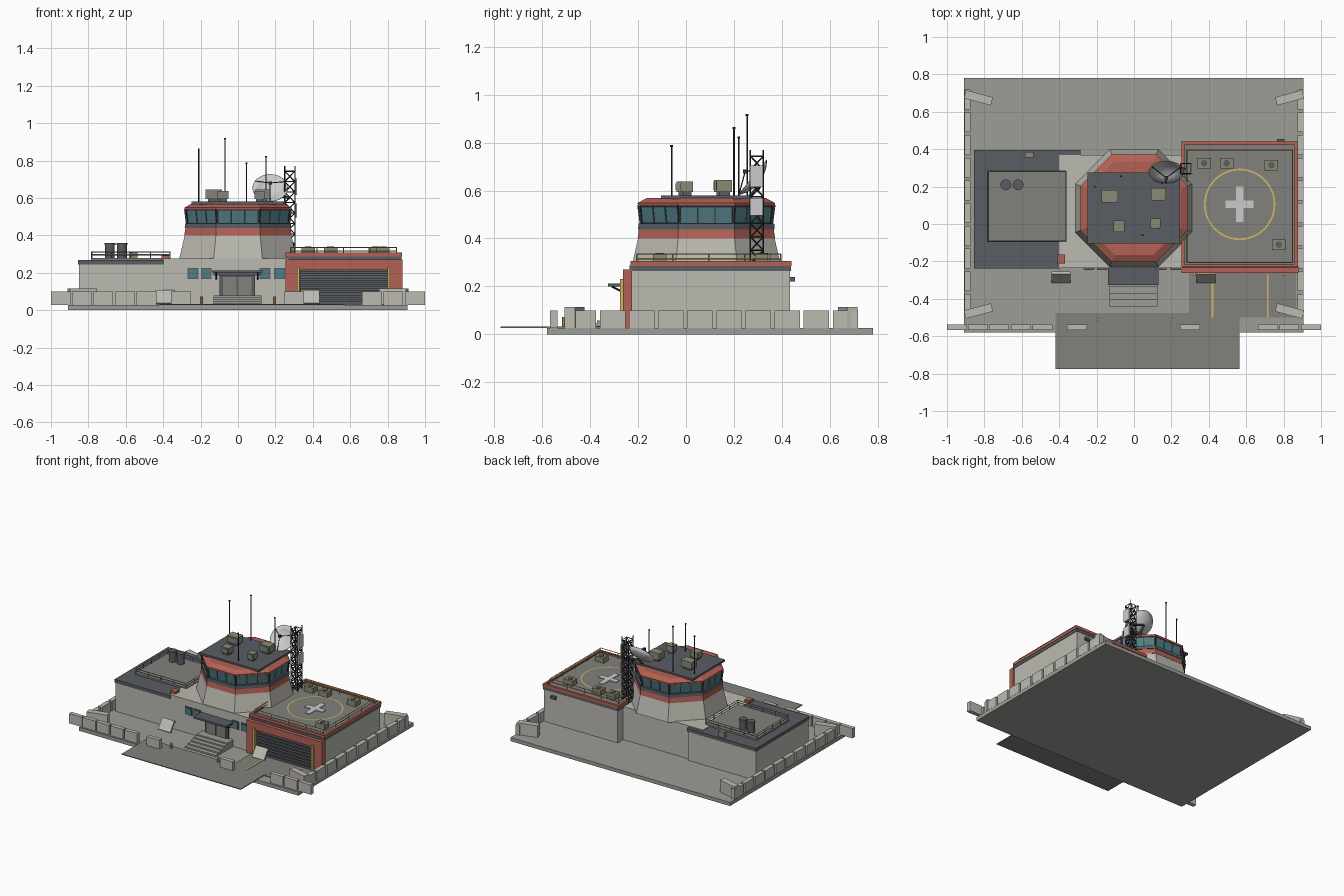
import bpy, bmesh, math
from mathutils import Vector, Matrix

if "Cube" in bpy.data.objects:
    bpy.data.objects.remove(bpy.data.objects["Cube"])

def mat(name, r, g, b):
    m = bpy.data.materials.new(name)
    m.diffuse_color = (r, g, b, 1)
    m.use_nodes = True
    m.node_tree.nodes["Principled BSDF"].inputs["Base Color"].default_value = m.diffuse_color
    return m

WALL = mat("pale_concrete", .50, .49, .44)
BASE = mat("slab_grey", .34, .34, .31)
DECK = mat("deck_grey", .22, .22, .20)
DARK = mat("charcoal", .10, .11, .125)
BLACK = mat("black_metal", .03, .035, .04)
RED = mat("faded_red", .45, .12, .09)
OLIVE = mat("olive", .25, .26, .18)
GLASS = mat("teal_glass", .08, .20, .23)
YELLOW = mat("yellow", .65, .48, .12)
WHITE = mat("off_white", .65, .65, .63)

def finish(name, bm, m):
    bmesh.ops.recalc_face_normals(bm, faces=bm.faces)
    me = bpy.data.meshes.new(name)
    bm.to_mesh(me)
    bm.free()
    me.materials.append(m)
    ob = bpy.data.objects.new(name, me)
    bpy.context.collection.objects.link(ob)
    return ob

def cbox(name, c, s, m, rot=Matrix()):
    bm = bmesh.new()
    bmesh.ops.create_cube(bm, size=1, matrix=Matrix.Translation(c) @ rot @ Matrix.Diagonal((*s, 1)))
    return finish(name, bm, m)

def box(name, x, y, z, m):
    return cbox(name, [(a + b) / 2 for a, b in (x, y, z)], [b - a for a, b in (x, y, z)], m)

def cone(name, c, r1, r2, z0, z1, m, n=12, turn=0):
    bm = bmesh.new()
    bmesh.ops.create_cone(bm, cap_ends=True, segments=n, radius1=r1, radius2=r2, depth=z1 - z0,
                          matrix=Matrix.Translation((c[0], c[1], (z0 + z1) / 2)) @ Matrix.Rotation(turn, 4, 'Z'))
    return finish(name, bm, m)

def bars(name, segs, r, m, n=4):
    bm = bmesh.new()
    for a, b in segs:
        a, b = Vector(a), Vector(b)
        d = b - a
        q = d.to_track_quat('Z', 'Y').to_matrix().to_4x4()
        bmesh.ops.create_cone(bm, cap_ends=True, segments=n, radius1=r, radius2=r, depth=d.length,
                              matrix=Matrix.Translation((a + b) / 2) @ q)
    return finish(name, bm, m)

def railing(name, x, y, z0, z1, m):
    p = [(x[0], y[0]), (x[1], y[0]), (x[1], y[1]), (x[0], y[1])]
    segs = []
    for i in range(4):
        a, b = Vector(p[i]), Vector(p[(i + 1) % 4])
        for z in (z1, (z0 + z1) / 2):
            segs.append(((*a, z), (*b, z)))
        for k in range(4):
            q = a.lerp(b, k / 4)
            segs.append(((*q, z0), (*q, z1)))
    bars(name, segs, .0028, m)

# Ground slab, apron and driveway
box("base_slab", (-.91, .905), (-.58, .78), (0, .027), BASE)
box("front_apron", (-.42, .565), (-.775, -.475), (.027, .033), DECK)
box("driveway", (.295, .865), (-.5, -.25), (.027, .032), DECK)
for x in (.42, .715):
    box("driveway_line", (x - .005, x + .005), (-.5, -.27), (.03, .035), YELLOW)

# Perimeter barriers
for s in (-1, 1):
    for i in range(10):
        y = -.428 + i * .1215
        box("side_barrier", (s * .89 - .016, s * .89 + .016), (y - .053, y + .053), (.027, .1), WALL)
    for y, k in ((.675, 1), (-.465, -1)):
        cbox("corner_barrier", (s * .832, y, .071), (.15, .045, .088), WALL,
             Matrix.Rotation(math.radians(15 * s * k), 4, 'Z'))
for x in (-.947, -.834, -.722, -.605, -.49, -.305, .30, .717, .83, .947):
    box("front_barrier", (x - .053, x + .053), (-.567, -.537), (.027, .1), WALL)

# Left wing, roof deck and roof equipment
box("left_wing", (-.85, -.29), (-.23, .39), (.027, .245), WALL)
box("left_roof", (-.855, -.395), (-.237, .395), (.243, .268), DARK)
box("left_roof_back_edge", (-.4, -.285), (.36, .395), (.243, .268), DARK)
box("left_deck", (-.785, -.36), (-.095, .285), (.265, .28), DECK)
railing("left_railing", (-.782, -.363), (-.092, .282), .28, .312, OLIVE)
for x in (-.685, -.62):
    cone("exhaust_stack", (x, .21), .026, .026, .27, .35, DARK, 16)
    cone("stack_cap", (x, .21), .029, .029, .348, .36, DARK, 16)
box("roof_vent", (-.583, -.538), (.355, .385), (.265, .31), OLIVE)
box("red_hatch", (-.41, -.37), (-.21, -.163), (.27, .292), RED)

# Centre block with entrance
box("centre_block", (-.4, .27), (-.235, .37), (.027, .275), WALL)
box("door_frame", (-.1, .09), (-.245, -.23), (.07, .2), DARK)
box("door_surround_top", (-.13, .12), (-.255, -.23), (.185, .207), DARK)
for x in (-.045, .035):
    box("door_leaf", (x - .036, x + .036), (-.25, -.24), (.075, .178), DECK)
box("entrance_canopy", (-.14, .13), (-.325, -.235), (.2, .213), DARK)
for x in (-.115, .105):
    bars("canopy_strut", [((x, -.31, .2), (x, -.24, .165))], .004, BLACK)
for i in range(5):
    box("entrance_step", (-.13, .125), (-.44 + i * .034, -.235), (.027, .038 + i * .01), BASE)
for x in (-.24, -.17, .145, .222):
    box("window_frame", (x - .029, x + .029), (-.242, -.23), (.166, .224), DARK)
    box("small_window", (x - .024, x + .024), (-.246, -.23), (.171, .219), GLASS)
for x, w in ((-.39, .1), (.385, .1)):
    cbox("sloped_shield", (x, -.285, .068), (w, .014, .085), WALL, Matrix.Rotation(math.radians(-35), 4, 'X'))
for x in (-.195, .195):
    cone("bollard", (x, -.51), .008, .008, .027, .072, YELLOW, 8)

# Garage wing
box("garage_block", (.26, .87), (-.23, .435), (.027, .268), WALL)
box("garage_roof_band", (.256, .874), (-.235, .438), (.265, .288), DARK)
box("garage_roof", (.265, .866), (-.225, .43), (.28, .296), DECK)
for y in (-.222, .432):
    box("red_parapet", (.253, .877), (y - .009, y + .009), (.286, .307), RED)
for x in (.262, .868):
    box("red_parapet", (x - .009, x + .009), (-.23, .44), (.286, .307), RED)
for x in ((.255, .33), (.805, .88)):
    box("garage_red_pier", x, (-.262, -.225), (.027, .27), RED)
box("garage_red_lintel", (.255, .88), (-.262, -.225), (.215, .27), RED)
box("garage_door", (.33, .805), (-.24, -.228), (.027, .215), DARK)
for i in range(8):
    box("door_slat", (.332, .803), (-.25, -.238), (.032 + i * .023, .047 + i * .023), DARK)
for x in (.322, .805):
    box("yellow_guard", (x - .007, x + .007), (-.276, -.26), (.027, .23), YELLOW)
box("rear_lamp", (.765, .805), (.435, .455), (.22, .24), DARK)
railing("garage_railing", (.282, .848), (-.205, .395), .295, .335, YELLOW)

# Landing pad markings and roof fans
bm = bmesh.new()
N = 48
ring = [[bm.verts.new((.565 + r * math.cos(i * math.tau / N), .105 + r * math.sin(i * math.tau / N), .3))
         for r in (.182, .191)] for i in range(N)]
for i in range(N):
    a, b = ring[i], ring[(i + 1) % N]
    bm.faces.new((a[0], a[1], b[1], b[0]))
finish("pad_ring", bm, YELLOW)
box("pad_cross_x", (.49, .64), (.085, .125), (.295, .301), WHITE)
box("pad_cross_y", (.545, .585), (.01, .2), (.295, .3015), WHITE)
for x, y in ((.375, .325), (.495, .325), (.735, .315), (.775, -.11)):
    box("roof_fan_unit", (x - .036, x + .036), (y - .028, y + .028), (.295, .335), OLIVE)
    cone("roof_fan", (x, y), .018, .018, .335, .339, DARK, 12)

# Octagonal control tower
C = (0, .085)
K = 1 / math.cos(math.pi / 8)
def octagon(name, a0, a1, z0, z1, m):
    cone(name, C, a0 * K, a1 * K, z0, z1, m, 8, math.pi / 8)
octagon("tower_wall", .315, .285, .27, .4, WALL)
octagon("tower_red_band", .287, .281, .4, .438, RED)
octagon("tower_sill", .285, .283, .438, .463, DARK)
octagon("window_core", .265, .277, .46, .54, BLACK)
octagon("tower_eave", .285, .287, .535, .548, RED)
octagon("tower_red_roof", .287, .25, .548, .568, RED)
for k in range(8):
    R = Matrix.Translation((*C, 0)) @ Matrix.Rotation(k * math.pi / 4, 4, 'Z')
    tilt = R.to_3x3().to_4x4() @ Matrix.Rotation(math.radians(8), 4, 'X')
    for i in (-1, 0, 1):
        cbox("tower_window", R @ Vector((i * .072, -.272, .499)), (.066, .008, .068), GLASS, tilt)
    ang = (k + .5) * math.pi / 4
    p = [(C[0] + r * K * math.cos(ang), C[1] + r * K * math.sin(ang), z) for r, z in ((.27, .455), (.281, .54))]
    bars("tower_mullion", [p], .008, BLACK)

# Tower roof slab, equipment and whip antennas
box("tower_roof_slab", (-.248, .245), (-.105, .275), (.565, .58), DARK)
for x, y, w, d, h in ((-.13, .15, .09, .065, .645), (.13, .16, .08, .065, .645),
                      (-.08, -.01, .06, .06, .637), (.115, .005, .055, .05, .637)):
    box("equipment_foot", (x - w * .35, x + w * .35), (y - d * .35, y + d * .35), (.578, .6), DARK)
    box("equipment_box", (x - w / 2, x + w / 2), (y - d / 2, y + d / 2), (.595, h), OLIVE)
    box("equipment_grille", (x - w * .4, x + w * .4), (y - d / 2 - .003, y), (.603, h - .008), DECK)
for x, y, h in ((-.21, .2, .865), (-.07, .255, .92), (.045, -.06, .79), (.15, .22, .825)):
    bars("whip_antenna", [((x, y, .575), (x, y, h))], .0035, BLACK, 6)
    cone("antenna_tip", (x, y), .006, .006, h - .008, h, BLACK, 6)

# Lattice mast with panel antennas
mx, my, h = .277, .296, .027
segs = []
cor = [(mx + a * h, my + b * h) for a, b in ((-1, -1), (1, -1), (1, 1), (-1, 1))]
for i in range(4):
    a, b = cor[i], cor[(i + 1) % 4]
    segs.append(((*a, .29), (*a, .745 if i % 2 else .77)))
    for j in range(8):
        z, t = .295 + j * .056, .295 + (j + 1) * .056
        segs += [((*a, z), (*b, t)), ((*b, z), (*a, t)), ((*a, t), (*b, t))]
bars("lattice_mast", segs, .0032, BLACK)
for z0, z1 in ((.615, .705), (.495, .57)):
    box("panel_antenna", (.302, .316), (.268, .322), (z0, z1), WHITE)

# Tilted dish with feed and support
D = Matrix.Translation((.172, .305, .632)) @ Vector((0, -.77, .63)).to_track_quat('Z', 'Y').to_matrix().to_4x4()
bm = bmesh.new()
prev = None
for r, z in ((.003, 0), (.035, .004), (.066, .016), (.095, .034)):
    cur = [bm.verts.new(D @ Vector((r * math.cos(i * math.tau / 24), r * math.sin(i * math.tau / 24), z))) for i in range(24)]
    for i in range(24):
        j = (i + 1) % 24
        bm.faces.new((prev[i], prev[j], cur[j], cur[i]) if prev else cur) if prev or i == 0 else None
    prev = cur
dish = finish("dish", bm, WHITE)
sol = dish.modifiers.new("thickness", 'SOLIDIFY')
sol.thickness = .004
for p in dish.data.polygons:
    p.use_smooth = True
feed = D @ Vector((0, 0, .075))
rim = [D @ Vector((.092 * math.cos(a), .092 * math.sin(a), .034)) for a in (.5, 2.6, 4.7)]
bars("feed_struts", [(p, feed) for p in rim], .0025, BLACK)
cbox("dish_feed", feed, (.018, .018, .018), BLACK)
bars("dish_support", [((.172, .262, .57), (.172, .31, .625)), ((.172, .31, .625), (.277, .296, .6))], .008, DARK, 6)
